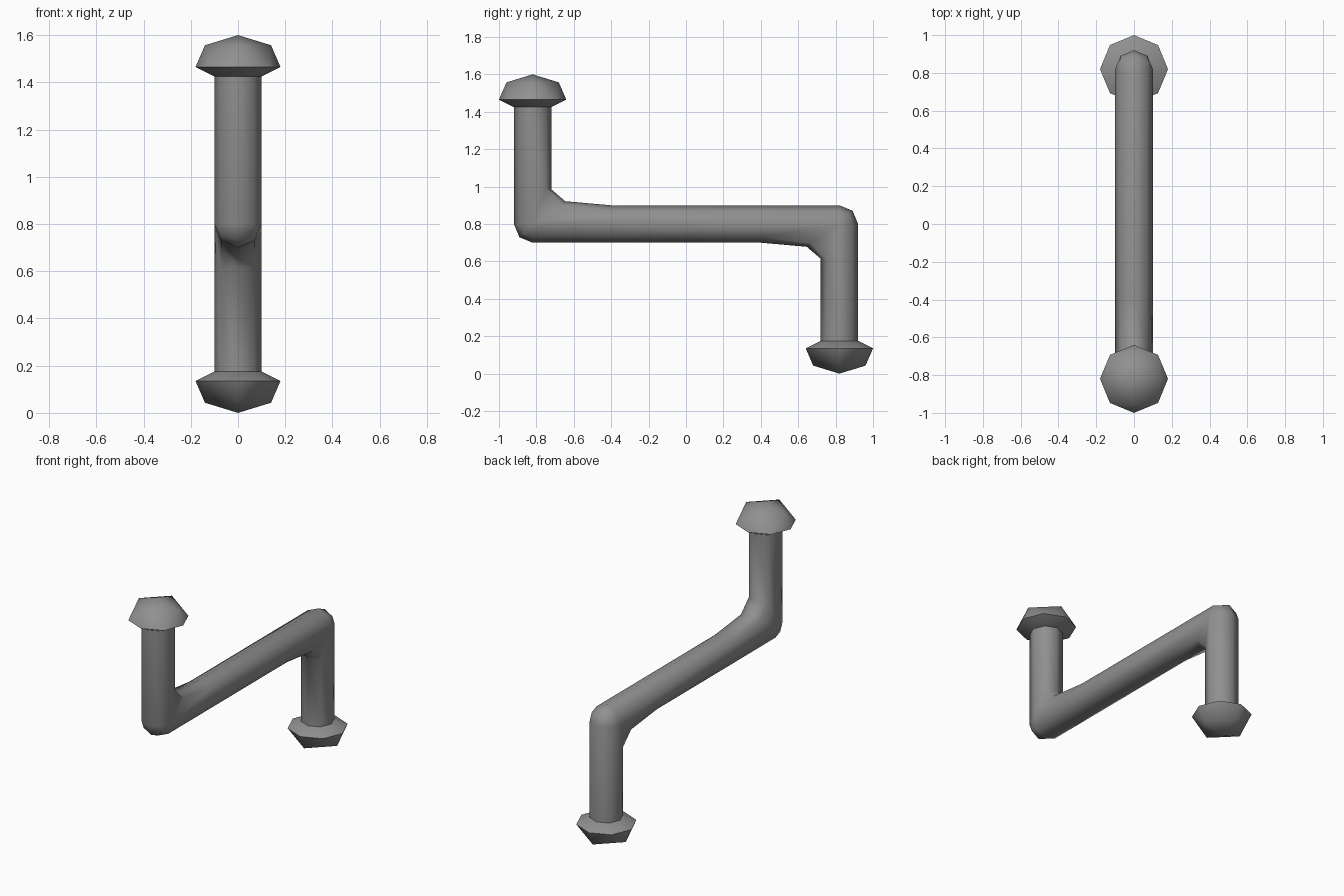
import bpy, bmesh, math

if "Cube" in bpy.data.objects:
    bpy.data.objects.remove(bpy.data.objects["Cube"])

SIDES = 8
ANGLES = [2 * math.pi * i / SIDES for i in range(SIDES)]
Y0, CENTRE = 0.82, 0.8

grey = bpy.data.materials.new("dark_grey")
grey.diffuse_color = (0.28, 0.28, 0.28, 1)
grey.use_nodes = True
grey.node_tree.nodes["Principled BSDF"].inputs["Base Color"].default_value = grey.diffuse_color


def finish(name, bm):
    bmesh.ops.remove_doubles(bm, verts=bm.verts, dist=0.0005)
    bmesh.ops.recalc_face_normals(bm, faces=bm.faces)
    mesh = bpy.data.meshes.new(name)
    bm.to_mesh(mesh)
    bm.free()
    mesh.materials.append(grey)
    mesh.shade_smooth()
    mesh.set_sharp_from_angle(angle=math.radians(60))
    obj = bpy.data.objects.new(name, mesh)
    bpy.context.collection.objects.link(obj)


def half_turn(ring):
    (py, pz), u, (sy, sz), k = ring
    return ((-py, 2 * CENTRE - pz), u, (-sy, -sz), -k)


# Bent shaft: each ring has a pivot, a direction, a push for its inner
# side (the fillet of the elbow) and which side is the inner one
def shaft(name, rings):
    bm = bmesh.new()
    loops = []
    for (py, pz), (uy, uz), (sy, sz), k in rings:
        loop = []
        for ang in ANGLES:
            c = math.cos(ang)
            push = 1 if k * c < -0.1 else 0
            loop.append(bm.verts.new((0.1 * math.sin(ang),
                                      py + 0.1 * uy * c + push * sy,
                                      pz + 0.1 * uz * c + push * sz)))
        loops.append(loop)
    for p, q in zip(loops, loops[1:]):
        for i in range(SIDES):
            j = (i + 1) % SIDES
            bm.faces.new((p[i], p[j], q[j], q[i]))
    finish(name, bm)


d = math.sqrt(0.5)
elbow = (-Y0, CENTRE)
bend = [((-Y0, 1.43), (-1, 0), (0, 0), 1),
        (elbow, (-1, 0), (0, 0.185), 1),
        (elbow, (-d, -d), (0.104, 0.051), 1),
        (elbow, (0, -1), (0.42, 0), 1)]
shaft("crank_shaft", bend + [half_turn(r) for r in reversed(bend)])


# Knob: octagonal rim, square shoulder and a point, wrapped as a hull
def knob(name, side):
    bm = bmesh.new()
    rings = [(0.1, 0.625, 1), (0.18, 0.665, 1), (0.14, 0.757, 2)]
    for r, h, step in rings:
        for ang in ANGLES[::step]:
            bm.verts.new((r * math.sin(ang), -side * Y0 + r * math.cos(ang),
                          CENTRE + side * h))
    bm.verts.new((0, -side * Y0, CENTRE + side * 0.8))
    bmesh.ops.convex_hull(bm, input=bm.verts[:])
    finish(name, bm)


knob("upper_knob", 1)
knob("lower_knob", -1)
